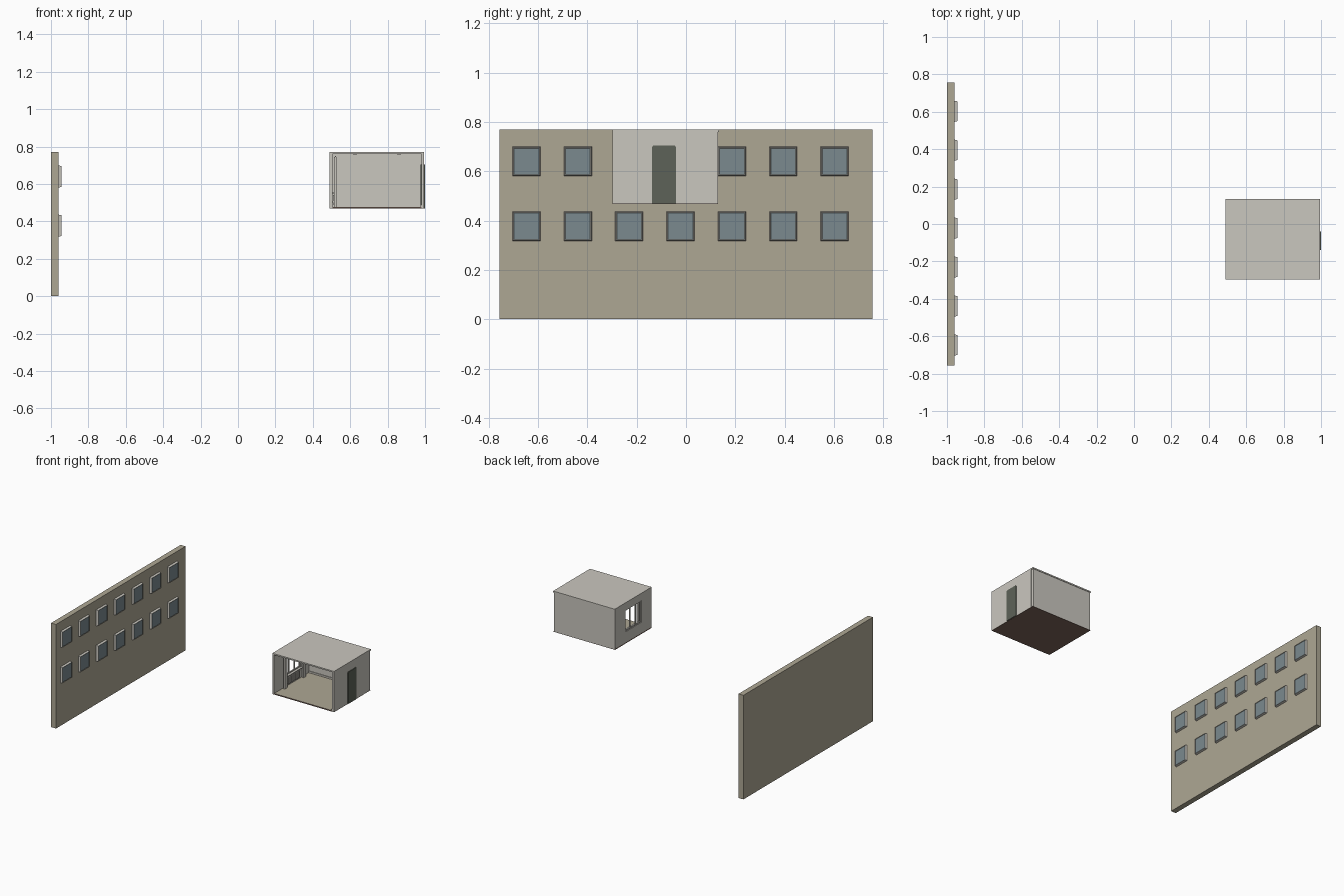
import bpy, bmesh
from mathutils import Vector

cube = bpy.data.objects.get("Cube")
if cube:
    bpy.data.objects.remove(cube, do_unlink=True)


def material(name, rgb):
    lin = [((c / 255 + 0.055) / 1.055) ** 2.4 for c in rgb] + [1]
    m = bpy.data.materials.new(name)
    m.use_nodes = True
    m.diffuse_color = lin
    m.node_tree.nodes["Principled BSDF"].inputs["Base Color"].default_value = lin
    return m


TAN = material("tan_facade", (174, 167, 148))
GREY = material("pale_plaster", (202, 199, 191))
GLASS = material("blue_grey_glass", (123, 138, 143))
DOOR = material("dark_green_door", (93, 98, 88))
BROWN = material("brown_slab", (125, 102, 92))


def add_box(bm, x, y, z):
    """Add a box given its (low, high) range on each axis; return its vertices."""
    verts = bmesh.ops.create_cube(bm, size=1)["verts"]
    for v in verts:
        v.co = Vector([(r[0] + r[1]) / 2 + c * (r[1] - r[0])
                       for r, c in zip((x, y, z), v.co)])
    return verts


def finish(name, bm, *mats):
    mesh = bpy.data.meshes.new(name)
    bm.to_mesh(mesh)
    bm.free()
    for m in mats:
        mesh.materials.append(m)
    obj = bpy.data.objects.new(name, mesh)
    bpy.context.collection.objects.link(obj)
    return obj


def boxes(name, mat, *ranges):
    bm = bmesh.new()
    for r in ranges:
        add_box(bm, *r)
    return finish(name, bm, mat)


# Long facade wall
boxes("facade_wall", TAN, ((-1, -0.96), (-0.757, 0.757), (0, 0.77)))


# Facade windows: tapered surround with a glazed front face
def facade_window(name, y, z):
    bm = bmesh.new()
    verts = add_box(bm, (-0.962, -0.945), (y - 0.057, y + 0.057), (z - 0.06, z + 0.06))
    for v in verts:
        if v.co.x > -0.95:
            v.co.y = y + (v.co.y - y) * 0.93
            v.co.z = z + (v.co.z - z) * 0.93
    bm.normal_update()
    front = max(bm.faces, key=lambda f: f.normal.x)
    bmesh.ops.inset_region(bm, faces=[front], thickness=0.004, depth=-0.002)
    front.material_index = 1
    finish(name, bm, GREY, GLASS)


for row, z in (("lower", 0.377), ("upper", 0.64)):
    for i in range(7):
        facade_window(f"{row}_window_{i + 1}", -0.647 + 0.2083 * i, z)

# Room shell, open at the front
X0, X1, Y0, Y1, Z0, Z1 = 0.49, 0.995, -0.298, 0.13, 0.47, 0.77
XI, XO, YB, ZC = 0.505, 0.98, 0.11, 0.76      # inner faces
WY, WZ = (-0.18, 0.01), (0.555, 0.715)        # window opening

boxes("room_roof", GREY, ((X0, X1), (Y0, Y1 + 0.003), (ZC, Z1)))
boxes("room_back_wall", GREY, ((X0 + 0.002, X1 - 0.005), (YB, Y1), (Z0, ZC)))
boxes("room_door_wall", GREY, ((XO, X1), (Y0, YB), (Z0, ZC)))
boxes("room_window_wall", GREY,
      ((X0, XI), (Y0, YB), (Z0, WZ[0])),
      ((X0, XI), (Y0, YB), (WZ[1], ZC)),
      ((X0, XI), (Y0, WY[0]), WZ),
      ((X0, XI), (WY[1], YB), WZ))

# Floor: tan on top, brown slab below
bm = bmesh.new()
add_box(bm, (X0, XO), (Y0, YB + 0.01), (Z0 - 0.001, Z0 + 0.006))
bm.normal_update()
for f in bm.faces:
    f.material_index = 0 if f.normal.z > 0.5 else 1
finish("room_floor", bm, TAN, BROWN)
boxes("room_underside", BROWN, ((X0, X1), (Y0, Y1), (Z0 - 0.002, Z0)))

# Door leaf with slightly rounded top corners
bm = bmesh.new()
add_box(bm, (XO - 0.003, 1.0), (-0.138, -0.04), (Z0, 0.705))
top_corners = [e for e in bm.edges
               if all(v.co.z > 0.7 for v in e.verts)
               and abs(e.verts[0].co.x - e.verts[1].co.x) > 0.01]
bmesh.ops.bevel(bm, geom=top_corners, offset=0.005, segments=2, affect='EDGES')
finish("room_door", bm, DOOR)

# Room window: frame, mullions and sill
t = 0.007
bar_x = (0.494, 0.502)
third = (WY[1] - WY[0]) / 3
mullions = [(bar_x, (y - t / 2, y + t / 2), WZ)
            for y in (WY[0] + third, WY[1] - third)]
boxes("room_window_frame", GREY,
      (bar_x, WY, (WZ[0], WZ[0] + t)),
      (bar_x, WY, (WZ[1] - t, WZ[1])),
      (bar_x, (WY[0], WY[0] + t), WZ),
      (bar_x, (WY[1] - t, WY[1]), WZ),
      *mullions)
boxes("room_window_sill", GREY, ((XI, 0.52), (-0.19, 0.02), (0.549, 0.555)))

# Radiator below the window
fins = [((XI + 0.003, 0.516), (-0.15 + i * 0.016, -0.14 + i * 0.016), (0.49, 0.542))
        for i in range(9)]
boxes("radiator", GREY, *fins, ((XI, 0.512), (-0.15, -0.012), (0.5, 0.508)))

# Curtains beside the window, hung from a rail
boxes("curtains", GREY,
      *[((0.514, 0.527), (y, y + 0.03), (Z0 + 0.008, 0.745)) for y in (-0.205, 0.015)])
boxes("curtain_rail", GREY, ((0.518, 0.523), (-0.22, 0.06), (0.744, 0.75)))

# Skirting boards and ceiling lamps
boxes("skirting", GREY,
      ((XI, XO), (YB - 0.005, YB), (Z0, 0.488)),
      ((XO - 0.005, XO), (-0.035, YB), (Z0, 0.488)),
      ((XO - 0.005, XO), (Y0, -0.143), (Z0, 0.488)))
boxes("ceiling_lamps", GREY,
      *[((x - 0.008, x + 0.008), (-0.12, -0.06), (ZC - 0.005, ZC)) for x in (0.625, 0.86)])
